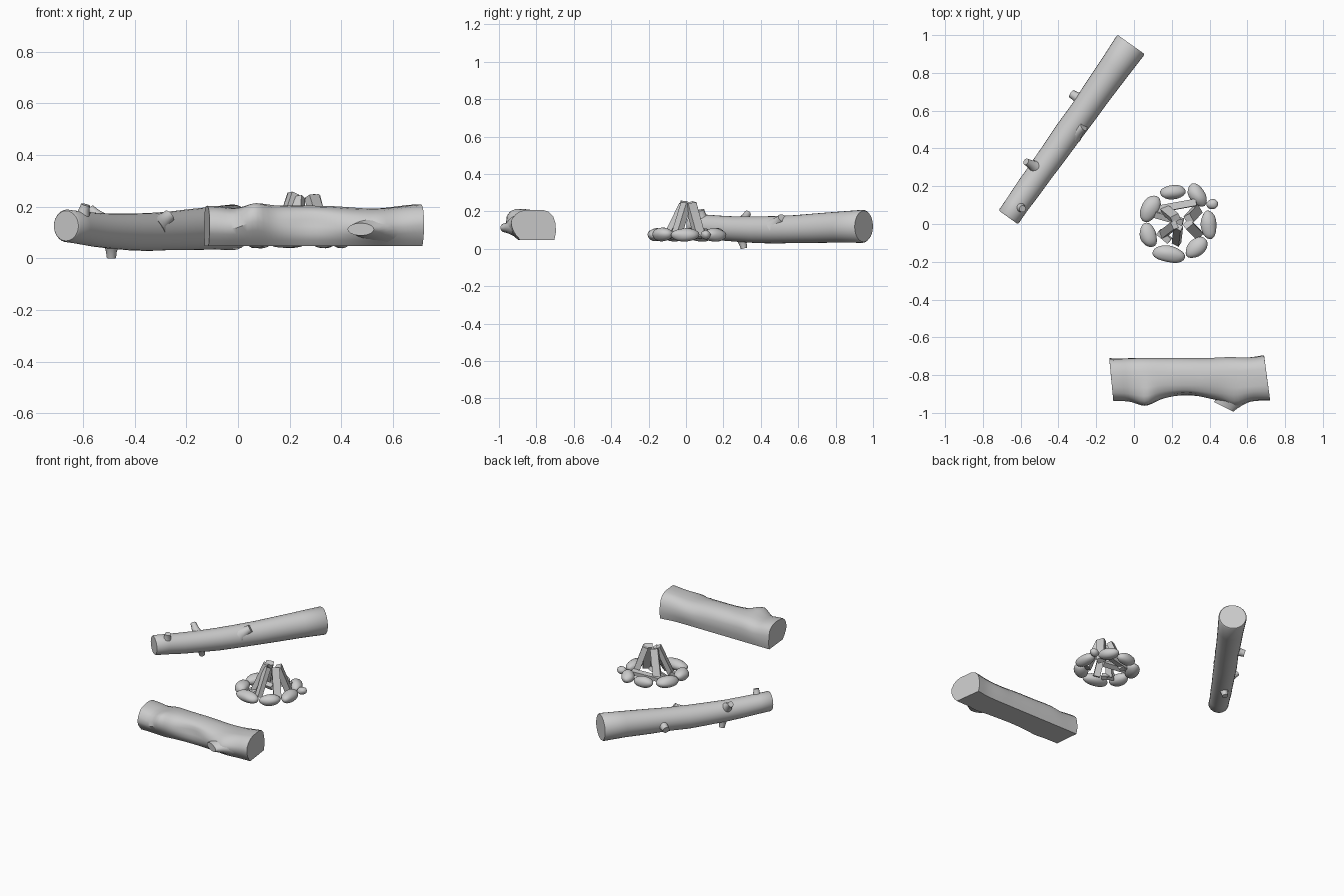
import bpy, bmesh, math, random
from mathutils import Vector, Matrix, noise

if "Cube" in bpy.data.objects:
    bpy.data.objects.remove(bpy.data.objects["Cube"])

random.seed(4)
grey = bpy.data.materials.new("pale_grey")
grey.diffuse_color = (0.6, 0.6, 0.6, 1)
grey.use_nodes = True
grey.node_tree.nodes["Principled BSDF"].inputs["Base Color"].default_value = grey.diffuse_color


def finish(name, bm, angle=40):
    bmesh.ops.recalc_face_normals(bm, faces=bm.faces)
    me = bpy.data.meshes.new(name)
    bm.to_mesh(me)
    bm.free()
    me.materials.append(grey)
    for p in me.polygons:
        p.use_smooth = True
    me.set_sharp_from_angle(angle=math.radians(angle))
    ob = bpy.data.objects.new(name, me)
    bpy.context.collection.objects.link(ob)
    return ob


def loft(name, rings, angle=40):
    """Skin a list of equal-length point rings and cap both ends."""
    bm = bmesh.new()
    vs = [[bm.verts.new(p) for p in r] for r in rings]
    n = len(vs[0])
    for a, b in zip(vs, vs[1:]):
        for i in range(n):
            j = (i + 1) % n
            bm.faces.new((a[i], a[j], b[j], b[i]))
    bm.faces.new(vs[0])
    bm.faces.new(vs[-1])
    return finish(name, bm, angle)


def ellipse(c, side, up, a, b, n=24):
    return [Vector(c) + side * a * math.cos(2 * math.pi * i / n) + up * b * math.sin(2 * math.pi * i / n)
            for i in range(n)]


def stub(name, base, tip, r0, r1, flat=1.0):
    """Broken branch: flared root narrowing to a cut tip."""
    base, tip = Vector(base), Vector(tip)
    d = (tip - base).normalized()
    ref = Vector((0, 0, 1)) if abs(d.z) < 0.8 else Vector((0, 1, 0))
    side = d.cross(ref).normalized()
    up = side.cross(d)
    rings = []
    for t in (0, 0.25, 0.5, 0.75, 1):
        r = r1 + (r0 - r1) * (1 - t) ** 1.8
        rings.append(ellipse(base.lerp(tip, t), side, up, r, r * flat, 14))
    loft(name, rings)


# Long round log at the back left
path = [(-.665, .035, .125, .058), (-.661, .041, .125, .063), (-.62, .10, .12, .064), (-.56, .185, .111, .066),
        (-.5, .27, .105, .068), (-.42, .38, .101, .07), (-.35, .48, .101, .073), (-.27, .59, .105, .075),
        (-.2, .69, .11, .078), (-.1, .83, .117, .083), (-.019, .944, .12, .089), (-.015, .95, .12, .084)]
side, up = Vector((.815, -.58, 0)), Vector((0, 0, 1))
rings = []
for x, y, z, r in path:
    ring = ellipse((x, y, z), side, up, r, r, 28)
    c = Vector((x, y, z))
    rings.append([c + (p - c) * (1 + .04 * noise.noise(p * 9)) for p in ring])
loft("long_log", rings)

# Branch stubs on the long log
stub("long_log_stub_top", (-.61, .095, .13), (-.59, .08, .207), .045, .018)
stub("long_log_stub_left", (-.50, .29, .12), (-.572, .33, .19), .05, .018)
stub("long_log_stub_under", (-.49, .29, .09), (-.49, .31, .002), .05, .018)
stub("long_log_stub_right", (-.32, .48, .12), (-.265, .515, .165), .055, .024)
stub("long_log_stub_far", (-.25, .64, .11), (-.332, .69, .085), .05, .022)

# Split log at the front: flat underside and back, rounded top
prof = [(-.72, .048), (-.71, .09), (-.71, .14), (-.722, .172), (-.745, .193), (-.78, .203), (-.82, .204),
        (-.86, .201), (-.892, .192), (-.915, .175), (-.93, .15), (-.935, .122), (-.927, .095),
        (-.91, .07), (-.89, .048)]


def bell(d, s):
    return math.exp(-(d / s) ** 2)


rings = []
N = 40
for k in range(N + 1):
    t = k / N
    ring = []
    for y, z in prof:
        f = (-.72 - y) / .21                       # 0 at the back, 1 at the front
        x0, x1 = -.13 + .02 * f, .69 + .03 * f     # slanted saw cuts
        x = x0 + (x1 - x0) * t
        top = max(0, min(1, (z - .06) / .08))
        front = max(0, f) ** 3 * (0.5 + 0.5 * top)
        dy = front * (-.03 * bell(x - .06, .06) + .03 * bell(x - .27, .13) - .03 * bell(x - .54, .06))
        dy += .018 * bell(x - .72, .09) * (1 - min(1, max(0, f)))
        dz = top * (.03 * bell(x - .065, .055) * bell(y + .92, .06) - .012 * bell(x - .5, .14)
                    - .01 * bell(x + .01, .05) + .008 * bell(x - .72, .1))
        n = noise.noise(Vector((x * 5, y * 14, z * 14))) * .01 * top
        ring.append(Vector((x, y + dy + n, z + dz + n * .6)))
    rings.append(ring)
loft("split_log", rings, 38)

# Knot cut on the front of the split log
d = Vector((-.44, -.9, 0)).normalized()
s = Vector((d.y, -d.x, 0))
loft("split_log_knot", [ellipse(c, s, up, a, b, 18) for c, a, b in (
    ((.535, -.89, .115), .10, .06), ((.51, -.925, .115), .075, .042),
    ((.49, -.95, .113), .062, .03), ((.475, -.968, .112), .057, .024))])

# Ring of stones: x, y, half length, half width, turn in degrees
stones = [(.205, .168, .068, .038, 5), (.335, .152, .068, .042, -55), (.415, .105, .032, .026, 20),
          (.395, -.005, .076, .042, 95), (.33, -.125, .068, .046, 40), (.185, -.16, .086, .044, -10),
          (.075, -.06, .066, .044, 110), (.085, .083, .074, .046, 60)]
for i, (x, y, a, b, turn) in enumerate(stones):
    bm = bmesh.new()
    bmesh.ops.create_icosphere(bm, subdivisions=3, radius=1)
    for v in bm.verts:
        v.co *= 1 + .13 * noise.noise(v.co * .9 + Vector((i * 7.3, 0, 0)))
    h = .024 if a < .04 else .036
    m = Matrix.Translation((x, y, .075)) @ Matrix.Rotation(math.radians(turn), 4, 'Z') @ Matrix.Diagonal((a, b, h, 1))
    bmesh.ops.transform(bm, matrix=m, verts=bm.verts)
    finish("stone_%d" % (i + 1), bm, 60)

# Firewood: leaning pieces meeting at the top, then low pieces lying inside
wood = [((.15, -.055, .06), (.215, -.005, .25), .036), ((.225, -.10, .06), (.235, -.015, .235), .036),
        ((.34, -.055, .06), (.285, .0, .24), .042), ((.335, .075, .06), (.29, .025, .24), .044),
        ((.16, .08, .06), (.22, .03, .245), .042),
        ((.11, .075, .075), (.33, .115, .09), .032), ((.10, .055, .08), (.26, .01, .095), .03),
        ((.13, -.04, .065), (.19, -.09, .07), .03)]
for i, (p, q, w) in enumerate(wood):
    p, q = Vector(p), Vector(q)
    bm = bmesh.new()
    bmesh.ops.create_cube(bm, size=1)
    m = (Matrix.Translation((p + q) / 2) @ (q - p).to_track_quat('Z', 'Y').to_matrix().to_4x4()
         @ Matrix.Rotation(random.uniform(-.5, .5), 4, 'Z') @ Matrix.Diagonal((w * 1.15, w * .85, (q - p).length, 1)))
    bmesh.ops.transform(bm, matrix=m, verts=bm.verts)
    finish("firewood_%d" % (i + 1), bm, 30)
